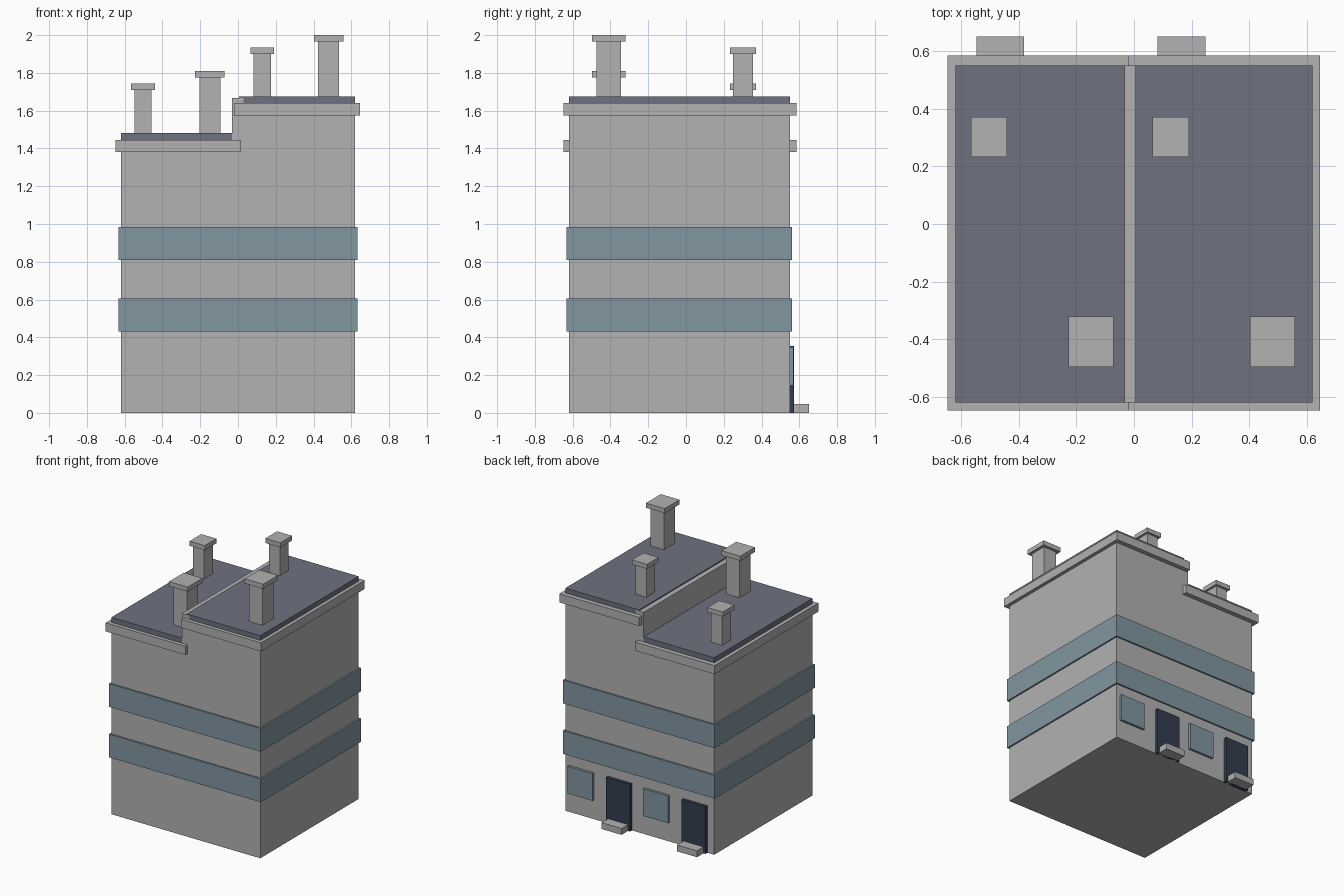
import bpy

cube = bpy.data.objects.get("Cube")
if cube:
    bpy.data.objects.remove(cube, do_unlink=True)


def material(name, rgb):
    mat = bpy.data.materials.new(name)
    mat.use_nodes = True
    mat.diffuse_color = (*rgb, 1)
    mat.node_tree.nodes["Principled BSDF"].inputs["Base Color"].default_value = (*rgb, 1)
    return mat


STONE = material("grey stone", (0.445, 0.445, 0.445))
GLASS = material("blue glass", (0.223, 0.305, 0.352))
SLATE = material("dark slate", (0.156, 0.168, 0.212))
PAINT = material("navy door paint", (0.034, 0.048, 0.076))


def box(name, x, y, z, mat):
    """Box from (low, high) ranges on each axis."""
    ranges = (x, y, z)
    bpy.ops.mesh.primitive_cube_add(size=1, location=[(a + b) / 2 for a, b in ranges])
    obj = bpy.context.object
    obj.name = name
    obj.scale = [b - a for a, b in ranges]
    bpy.ops.object.transform_apply(location=False, rotation=False, scale=True)
    obj.data.materials.append(mat)
    return obj


def around(c, half):
    return (c - half, c + half)


WALL_Y = (-0.62, 0.55)
TRIM_Y = (-0.648, 0.585)

# Two joined houses, the left one of the pair taller
box("low_house_walls", (-0.62, -0.033), WALL_Y, (0, 1.4), STONE)
box("tall_house_walls", (-0.033, 0.62), WALL_Y, (0, 1.6), STONE)
box("party_wall", (-0.033, 0.03), WALL_Y, (1.6, 1.668), STONE)

# Cornices and roof slabs
box("low_cornice", (-0.648, 0.015), TRIM_Y, (1.38, 1.445), STONE)
box("tall_cornice", (-0.02, 0.646), TRIM_Y, (1.575, 1.64), STONE)
box("low_roof", (-0.62, -0.033), WALL_Y, (1.445, 1.483), SLATE)
box("tall_roof", (0.006, 0.62), WALL_Y, (1.64, 1.676), SLATE)

# Window bands wrapping both houses
for name, z in (("lower", (0.43, 0.605)), ("upper", (0.81, 0.985))):
    box(name + "_window_band", (-0.632, 0.632), (-0.632, 0.562), z, GLASS)


# Chimneys: shaft with an overhanging cap
def chimney(name, x, y, base, top, half_x, half_y, lip):
    box(name + "_shaft", around(x, half_x), around(y, half_y), (base, top - 0.035), STONE)
    box(name + "_cap", around(x, half_x + lip), around(y, half_y + lip),
        (top - 0.035, top), STONE)


for house, base, small_x, big_x in (("low", 1.46, -0.503, -0.149), ("tall", 1.65, 0.128, 0.48)):
    chimney(house + "_small_chimney", small_x, 0.302, base, base + 0.285, 0.046, 0.052, 0.017)
    chimney(house + "_big_chimney", big_x, -0.409, base, base + 0.35, 0.056, 0.066, 0.022)

# Doors, steps and ground-floor windows on the rear wall
for house, x in (("low", -0.464), ("tall", 0.165)):
    box(house + "_door", around(x, 0.1), (0.54, 0.573), (0, 0.355), PAINT)
    box(house + "_door_step", around(x, 0.083), (0.54, 0.65), (0, 0.048), STONE)
    box(house + "_window", around(x + 0.32, 0.105), (0.54, 0.568), (0.145, 0.35), GLASS)
